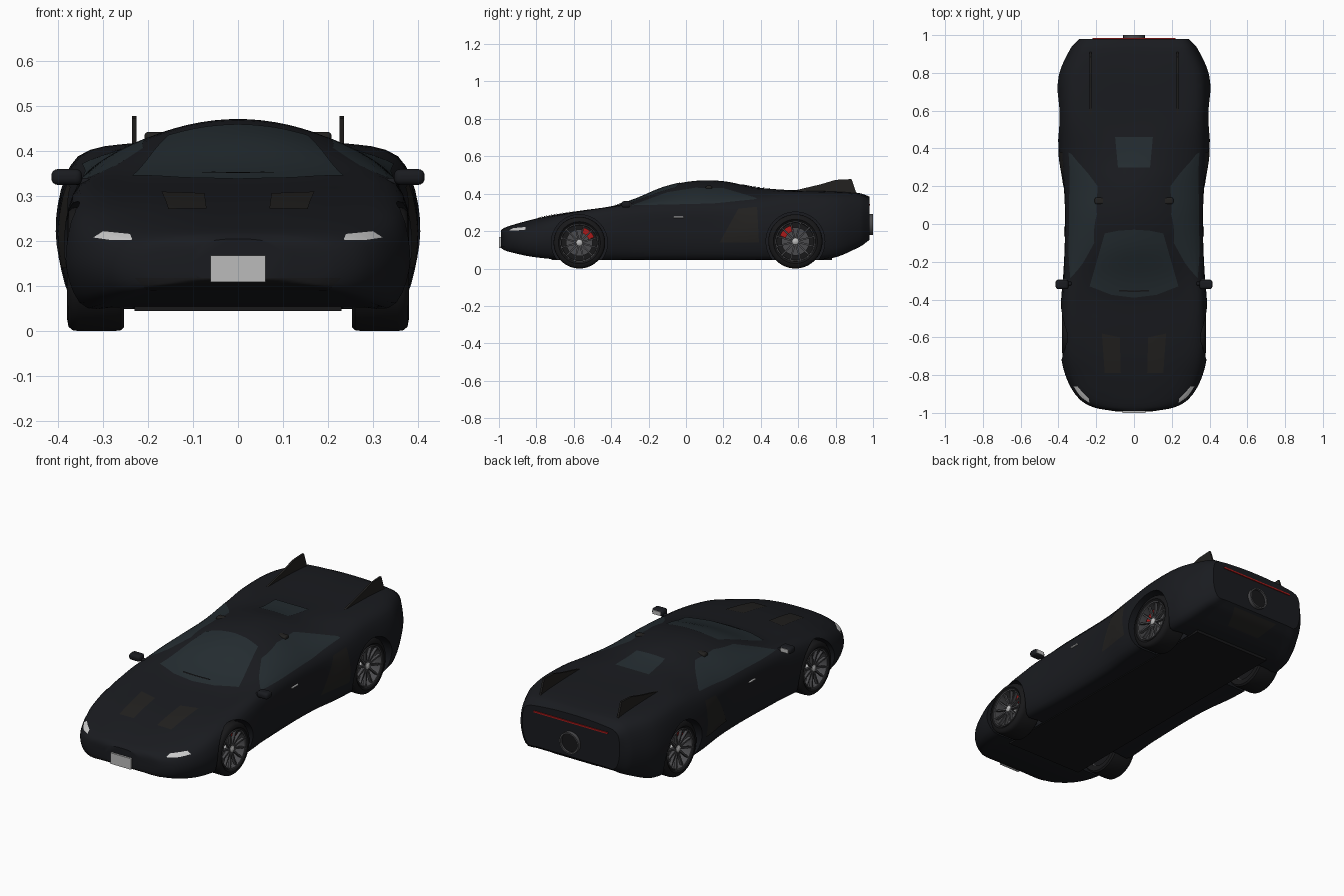
import bpy, bmesh, math
from mathutils import Vector
from mathutils.bvhtree import BVHTree

if "Cube" in bpy.data.objects:
    bpy.data.objects.remove(bpy.data.objects["Cube"])


def material(name, *rgb):
    m = bpy.data.materials.new(name)
    m.diffuse_color = (*rgb, 1)
    m.use_nodes = True
    m.node_tree.nodes["Principled BSDF"].inputs["Base Color"].default_value = m.diffuse_color
    return m


PAINT = material("black_paint", .010, .011, .014)
GLASS = material("tinted_glass", .018, .026, .031)
RUBBER = material("rubber", .009, .009, .010)
TRIM = material("dark_trim", .016, .015, .014)
RIM = material("rim_metal", .07, .07, .075)
SILVER = material("silver", .5, .5, .5)
LAMP = material("lamp", .75, .75, .75)
RED = material("red", .4, .01, .01)


def make(name, verts, faces, mat, mirror=False, smooth=True):
    """Mesh object in world coordinates, optionally mirrored across x."""
    me = bpy.data.meshes.new(name)
    me.from_pydata([tuple(v) for v in verts], [], faces)
    bm = bmesh.new()
    bm.from_mesh(me)
    bmesh.ops.recalc_face_normals(bm, faces=bm.faces)
    bm.to_mesh(me)
    bm.free()
    ob = bpy.data.objects.new(name, me)
    bpy.context.collection.objects.link(ob)
    me.materials.append(mat)
    if mirror:
        ob.modifiers.new("Mirror", 'MIRROR')
    if smooth:
        shade(ob)
    return ob


def shade(ob):
    bpy.ops.object.select_all(action='DESELECT')
    ob.select_set(True)
    bpy.context.view_layer.objects.active = ob
    bpy.ops.object.shade_smooth_by_angle(angle=math.radians(40))


def hermite(ts, ps, t):
    """Smooth curve through points ps at parameters ts."""
    n = len(ts)
    i = max(k for k in range(n - 1) if ts[k] <= t or k == 0)

    def tan(k):
        a, b = max(k - 1, 0), min(k + 1, n - 1)
        return (ps[b] - ps[a]) / (ts[b] - ts[a])
    h = ts[i + 1] - ts[i]
    u = (t - ts[i]) / h
    return (ps[i] * (2*u**3 - 3*u*u + 1) + ps[i+1] * (3*u*u - 2*u**3)
            + tan(i) * (h * (u**3 - 2*u*u + u)) + tan(i+1) * (h * (u**3 - u*u)))


def lathe(name, prof, y, z, mat, axis='x', a0=0, a1=360, n=48, mirror=False):
    """Revolve a closed (radius, distance) profile around an x or y axis."""
    full = a1 - a0 == 360
    steps = n if full else n + 1
    vs = []
    for i in range(steps):
        a = math.radians(a0 + (a1 - a0) * i / n)
        for r, d in prof:
            c, s = r * math.cos(a), r * math.sin(a)
            vs.append((d, y + c, z + s) if axis == 'x' else (c, y + d, z + s))
    k = len(prof)
    fs = [(i*k + j, i*k + (j+1) % k, (i+1) % steps*k + (j+1) % k, (i+1) % steps*k + j)
          for i in range(n) for j in range(k)]
    if not full:
        fs += [tuple(range(k)), tuple(range(n*k, n*k + k))]
    return make(name, vs, fs, mat, mirror)


BOX = [(0, 1, 3, 2), (4, 6, 7, 5), (0, 4, 5, 1), (2, 3, 7, 6), (0, 2, 6, 4), (1, 5, 7, 3)]


def box(name, x, y, z, mat, mirror=False):
    return make(name, [(a, b, c) for a in x for b in y for c in z], BOX, mat, mirror, False)


# body: smooth loft; y, half width, floor z, shoulder x/z, roof edge x/z, centre z
ROWS = [
    (-.99, .10, .115, .095, .185, .06, .20, .205), (-.97, .215, .10, .20, .19, .13, .212, .218),
    (-.92, .295, .085, .275, .20, .18, .228, .235), (-.82, .355, .065, .325, .225, .20, .257, .262),
    (-.70, .385, .053, .35, .262, .22, .285, .288), (-.55, .39, .05, .355, .295, .23, .31, .31),
    (-.40, .385, .05, .355, .318, .24, .33, .333), (-.28, .375, .05, .352, .328, .235, .355, .368),
    (-.12, .367, .05, .35, .335, .205, .405, .434), (.04, .365, .05, .348, .338, .18, .437, .468),
    (.20, .372, .05, .35, .342, .17, .437, .467), (.36, .395, .05, .355, .36, .20, .42, .436),
    (.55, .402, .05, .365, .375, .29, .412, .419), (.78, .398, .06, .36, .375, .28, .408, .414),
    (.93, .335, .12, .31, .36, .26, .395, .402), (.98, .29, .155, .28, .345, .24, .37, .385)]
ys = [r[0] for r in ROWS]
cols = list(zip(*ROWS))[1:]


def section(y, n=72):
    w, zb, ws, zs, wr, zr, zt = [hermite(ys, c, y) for c in cols]
    half = [(.7*w, zb), (.88*w, zb), (.97*w, zb + .22*(zs - zb)), (w, zb + .6*(zs - zb)), (ws, zs), (wr, zr)]
    pts = [(0, zb)] + half + [(0, zt)] + [(-a, b) for a, b in half[::-1]] + [(0, zb)]
    pts = [Vector((a, y, b)) for a, b in pts]
    ts = [0]
    for a, b in zip(pts, pts[1:]):
        ts.append(ts[-1] + (b - a).length)
    return [hermite(ts, pts, ts[-1] * i / n) for i in range(n)]


stations = [a + (b - a) * i / 5 for a, b in zip(ys, ys[1:]) for i in range(5)] + [ys[-1]]
verts = [p for y in stations for p in section(y)]
N = 72
faces = [(i*N + j, i*N + (j+1) % N, (i+1)*N + (j+1) % N, (i+1)*N + j)
         for i in range(len(stations) - 1) for j in range(N)]
faces += [tuple(range(N)), tuple(range(len(verts) - N, len(verts)))]
bvh = BVHTree.FromPolygons(verts, faces)
body = make("body", verts, faces, PAINT, smooth=False)

# wheel arches cut from the body
WHEELS = [("front", -.57, .138, 20), ("rear", .585, .145, 100)]
for label, y, r, _ in WHEELS:
    for s in (-1, 1):
        bpy.ops.mesh.primitive_cylinder_add(vertices=64, radius=r + .012, depth=.3,
                                            location=(s*.385, y, r), rotation=(0, math.pi/2, 0))
        cutter = bpy.context.object
        cutter.hide_render = True
        mod = body.modifiers.new("Arch", 'BOOLEAN')
        mod.operation, mod.object, mod.solver = 'DIFFERENCE', cutter, 'EXACT'
        bpy.context.view_layer.objects.active = body
        bpy.ops.object.modifier_apply(modifier=mod.name)
        bpy.data.objects.remove(cutter)
shade(body)

# panels projected onto the body between two outlines
VIEWS = {'top': (lambda a, b: (a, b, 2), (0, 0, -1)), 'side': (lambda a, b: (2, a, b), (-1, 0, 0)),
         'front': (lambda a, b: (a, -3, b), (0, 1, 0)), 'back': (lambda a, b: (a, 3, b), (0, -1, 0))}


def patch(name, lo, hi, view, mat, mirror=False, off=.003, n=20, m=12):
    def at(line, t):
        t *= len(line) - 1
        i = min(int(t), len(line) - 2)
        return Vector(line[i]).lerp(Vector(line[i+1]), t - i)
    place, d = VIEWS[view]
    vs, ok = [], []
    for i in range(n + 1):
        for j in range(m + 1):
            p = at(lo, i/n).lerp(at(hi, i/n), j/m)
            hit, nor, _, _ = bvh.ray_cast(Vector(place(*p)), Vector(d))
            ok.append(hit is not None)
            vs.append(hit - Vector(d) * off if hit else Vector(place(*p)))
    fs = [(i*(m+1) + j, i*(m+1) + j + 1, (i+1)*(m+1) + j + 1, (i+1)*(m+1) + j)
          for i in range(n) for j in range(m)]
    fs = [f for f in fs if all(ok[k] for k in f)]
    used = sorted({k for f in fs for k in f})
    idx = {k: q for q, k in enumerate(used)}
    return make(name, [vs[k] for k in used], [tuple(idx[k] for k in f) for f in fs], mat, mirror)


patch("windshield", [(-.235, -.33), (-.12, -.375), (0, -.39), (.12, -.375), (.235, -.33)],
      [(-.155, -.05), (-.08, -.035), (0, -.03), (.08, -.035), (.155, -.05)], 'top', GLASS)
patch("side_window", [(-.29, .338), (-.1, .342), (.15, .348), (.38, .372)],
      [(-.28, .342), (-.1, .408), (.05, .432), (.2, .43), (.37, .38)], 'side', GLASS, True)
patch("rear_window", [(-.085, .30), (.085, .30)], [(-.1, .46), (.1, .46)], 'top', GLASS)
patch("hood_vent", [(.07, -.79), (.155, -.79)], [(.075, -.6), (.17, -.58)], 'top', TRIM, True)
patch("side_intake", [(.18, .14), (.39, .14)], [(.28, .32), (.38, .33)], 'side', TRIM, True)
patch("headlight", [(.235, .203), (.28, .202), (.322, .208)],
      [(.24, .216), (.28, .22), (.30, .222)], 'front', LAMP, True)
patch("front_grille", [(-.2, .09), (.2, .09)], [(-.23, .118), (.23, .118)], 'front', RUBBER)
patch("diffuser", [(-.1, .09), (.1, .09)], [(-.14, .145), (.14, .145)], 'back', TRIM)

# nose plate, tail bar, undertray, wipers
box("number_plate", (-.061, .061), (-1.0, -.985), (.109, .168), SILVER)
box("tail_light_bar", (-.22, .22), (.975, .985), (.338, .346), RED)
box("undertray", (-.23, .23), (-.72, .78), (.045, .075), RUBBER)
patch("wiper", [(.0, -.36), (.08, -.357)], [(.0, -.352), (.08, -.349)], 'top', RUBBER, True, off=.009, m=2)

# exhaust ring
lathe("exhaust", [(.057, -.05), (.057, .02), (.049, .02), (.049, -.05)], .98, .235, RIM, 'y')
lathe("exhaust_core", [(0, 0), (.049, 0), (.049, -.01), (0, -.01)], .988, .235, RUBBER, 'y')

# tail fins
fin = [(.57, .40), (.58, .417), (.72, .45), (.80, .474), (.885, .478), (.912, .40)]
k = len(fin)
make("tail_fin", [(x, a, b) for x in (.226, .236) for a, b in fin],
     [tuple(range(k)), tuple(range(k, 2*k))] + [(i, (i+1) % k, (i+1) % k + k, i + k) for i in range(k)],
     TRIM, True, False)


# mirrors, roof pods and handles from rounded boxes
def pod(name, x, y, z, mat):
    ob = box(name, x, y, z, mat)
    bev = ob.modifiers.new("Bevel", 'BEVEL')
    bev.width, bev.segments = min(x[1]-x[0], y[1]-y[0], z[1]-z[0]) * .4, 4
    ob.modifiers.new("Mirror", 'MIRROR').use_axis[0] = True
    shade(ob)


pod("mirror_shell", (.347, .415), (-.345, -.295), (.325, .36), PAINT)
pod("mirror_stalk", (.33, .365), (-.325, -.305), (.325, .34), PAINT)
box("mirror_glass", (.358, .405), (-.297, -.293), (.332, .353), SILVER, True)
pod("roof_pod", (.155, .208), (.105, .14), (.42, .443), TRIM)
pod("door_handle", (.355, .371), (-.067, -.013), (.27, .279), SILVER)

# wheels
for label, y, r, cal in WHEELS:
    q = r / .145
    tyre = [(.105, .37), (.118, .38), (.135, .377), (.143, .368), (.145, .355), (.145, .275), (.143, .26),
            (.135, .253), (.105, .256)]
    lathe(label + "_tyre", [(a*q, d) for a, d in tyre], y, r, RUBBER, n=64, mirror=True)
    lathe(label + "_rim", [(a*q, d) for a, d in [(.107, .37), (.106, .376), (.101, .375), (.098, .35),
          (.098, .27), (.107, .265)]], y, r, RIM, n=64, mirror=True)
    lathe(label + "_well_plate", [(0, .265), (.1*q, .265), (.1*q, .272), (0, .272)], y, r, RUBBER, mirror=True)
    lathe(label + "_brake_disc", [(0, .318), (.075*q, .318), (.075*q, .328), (0, .328)], y, r, RIM, mirror=True)
    lathe(label + "_caliper", [(.055*q, .31), (.088*q, .31), (.088*q, .343), (.055*q, .343)], y, r, RED,
          a0=cal, a1=cal + 60, n=12, mirror=True)
    lathe(label + "_hub", [(0, .32), (.02*q, .32), (.018*q, .366), (.009*q, .372), (0, .372)], y, r, SILVER,
          n=24, mirror=True)
    sv, sf = [], []
    for i in range(12):
        a = math.tau * (i + .5) / 12
        for rad, wid, x0, x1 in ((.014, .0055, .345, .362), (.102, .0035, .358, .373)):
            for w in (-wid, wid):
                for x in (x0, x1):
                    sv.append((x, y + q*(rad*math.cos(a) - w*math.sin(a)), r + q*(rad*math.sin(a) + w*math.cos(a))))
        sf += [tuple(i*8 + v for v in f) for f in BOX]
    make(label + "_spokes", sv, sf, RIM, True, False)
